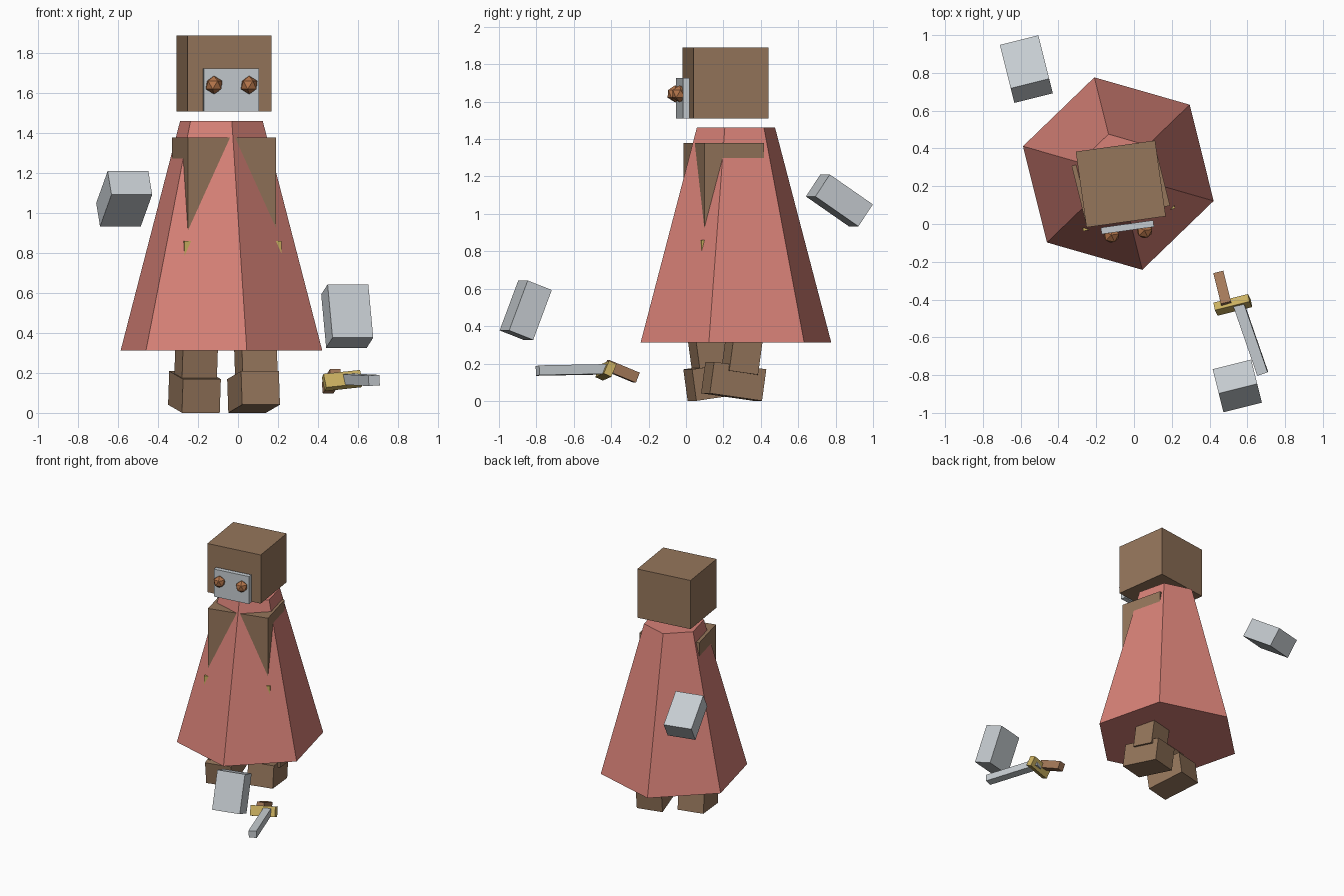
import bpy
import bmesh
from math import radians
from mathutils import Euler, Matrix, Vector

cube = bpy.data.objects.get("Cube")
if cube:
    bpy.data.objects.remove(cube, do_unlink=True)


def material(name, rgb):
    m = bpy.data.materials.new(name)
    m.use_nodes = True
    m.diffuse_color = (*rgb, 1)
    m.node_tree.nodes["Principled BSDF"].inputs["Base Color"].default_value = (*rgb, 1)
    return m


BROWN = material("brown", (0.30, 0.18, 0.105))
RED = material("soft red", (0.68, 0.22, 0.185))
GREY = material("pale grey", (0.56, 0.60, 0.63))
GOLD = material("gold", (0.60, 0.44, 0.12))
COPPER = material("copper", (0.46, 0.18, 0.07))
LEATHER = material("leather", (0.37, 0.19, 0.10))


def finish(name, bm, mat, loc, rot):
    mesh = bpy.data.meshes.new(name)
    bm.to_mesh(mesh)
    bm.free()
    mesh.materials.append(mat)
    obj = bpy.data.objects.new(name, mesh)
    obj.location = loc
    obj.rotation_euler = [radians(a) for a in rot]
    bpy.context.collection.objects.link(obj)
    return obj


def box(name, mat, loc, size, rot=(0, 0, 0)):
    bm = bmesh.new()
    bmesh.ops.create_cube(bm, size=1, matrix=Matrix.Diagonal((*size, 1)))
    return finish(name, bm, mat, loc, rot)


YAW = 14      # body turn
HEAD_YAW = 8  # head turn

# Six-sided robe
bm = bmesh.new()
bmesh.ops.create_cone(bm, cap_ends=True, segments=6, radius1=0.525, radius2=0.215, depth=1.15)
finish("robe", bm, RED, (-0.083, 0.267, 0.888), (0, 0, YAW))

# Torso and belt, corners showing through the robe
box("torso", BROWN, (-0.07, 0.203, 1.08), (0.455, 0.33, 0.6), (0, 0, YAW))
box("belt", GOLD, (-0.07, 0.203, 0.81), (0.50, 0.372, 0.1), (0, 0, YAW))

# Head with face plate and faceted eyes
box("head", BROWN, (-0.07, 0.212, 1.70), (0.424, 0.405, 0.38), (0, 0, HEAD_YAW))
box("face_plate", GREY, (-0.035, -0.017, 1.618), (0.28, 0.035, 0.215), (0, 0, HEAD_YAW))
for side, x, y in (("right", -0.12, -0.058), ("left", 0.056, -0.034)):
    bm = bmesh.new()
    bmesh.ops.create_icosphere(bm, subdivisions=1, radius=0.046)
    finish(side + "_eye", bm, COPPER, (x, y, 1.642), (0, 0, HEAD_YAW))

# Striding legs and feet, pitched opposite ways
for side, pitch, foot, leg in (
        ("right", 8, (-0.218, 0.16, 0.105), (-0.21, 0.12, 0.25)),
        ("left", -8, (0.078, 0.255, 0.105), (0.09, 0.30, 0.25))):
    rot = (pitch, 0, YAW)
    box(side + "_foot", BROWN, foot, (0.195, 0.29, 0.17), rot)
    up = Euler([radians(a) for a in rot]).to_matrix() @ Vector((0, 0, 1))
    box(side + "_leg", BROWN, Vector(leg) + up * 0.1, (0.18, 0.16, 0.4), rot)

# Floating hands
for side, loc, pitch in (("right", (-0.57, 0.82, 1.072), -34),
                         ("left", (0.547, -0.857, 0.485), 69)):
    box(side + "_hand", GREY, loc, (0.21, 0.286, 0.142), (pitch, 0, YAW))

# Sword
box("sword_handle", LEATHER, (0.469, -0.345, 0.158), (0.055, 0.18, 0.058), (-22, 0, YAW))
box("sword_guard", GOLD, (0.523, -0.428, 0.162), (0.19, 0.045, 0.075), (-25, -6, YAW))
box("sword_blade", GREY, (0.613, -0.595, 0.166), (0.058, 0.42, 0.052), (1, -4, 19))
